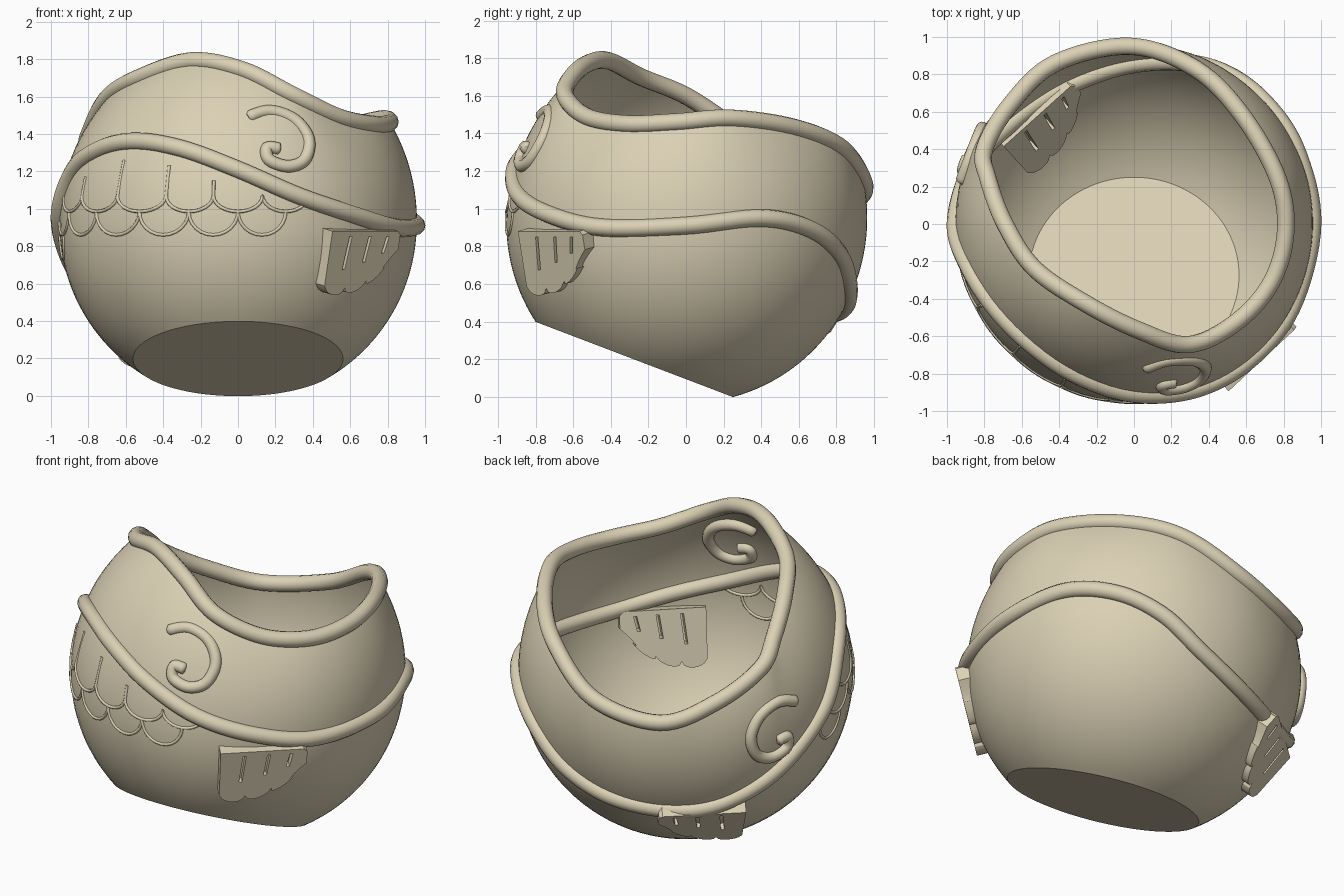
import bpy, bmesh, math
from math import sin, cos, radians, pi, sqrt, atan2, acos, hypot
from mathutils import Vector, Matrix

if "Cube" in bpy.data.objects:
    bpy.data.objects.remove(bpy.data.objects["Cube"])

R = 0.955                        # body radius
C = Vector((0, 0, 0.92))         # body centre
CUT = Vector((0, -0.356, -0.934))  # direction of the flat base
CUT_DIST = 0.772

clay = bpy.data.materials.new("warm_clay")
clay.use_nodes = True
clay.diffuse_color = (0.71, 0.635, 0.46, 1)
clay.node_tree.nodes["Principled BSDF"].inputs["Base Color"].default_value = clay.diffuse_color


def finish(obj, smooth=40):
    obj.data.materials.append(clay)
    bpy.ops.object.select_all(action='DESELECT')
    bpy.context.view_layer.objects.active = obj
    obj.select_set(True)
    if obj.type == 'CURVE':
        bpy.ops.object.convert(target='MESH')
    bpy.ops.object.shade_smooth_by_angle(angle=radians(smooth))
    return bpy.context.object


def spline(points, closed, steps):
    """Catmull-Rom samples through the points."""
    pts = [Vector(p) for p in points]
    n, out = len(pts), []

    def at(i):
        return pts[i % n] if closed else pts[max(0, min(n - 1, i))]
    for i in range(n if closed else n - 1):
        a, b, c, d = at(i - 1), at(i), at(i + 1), at(i + 2)
        for k in range(steps):
            t = k / steps
            out.append(0.5 * (2 * b + (c - a) * t + (2 * a - 5 * b + 4 * c - d) * t * t
                              + (3 * b - a - 3 * c + d) * t ** 3))
    return out if closed else out + [pts[-1]]


def new_curve(name, paths, closed, dims):
    data = bpy.data.curves.new(name, 'CURVE')
    data.dimensions = dims
    for path in paths:
        s = data.splines.new('POLY')
        s.points.add(len(path) - 1)
        for p, co in zip(s.points, path):
            p.co = (*co, 1)
        s.use_cyclic_u = closed
    obj = bpy.data.objects.new(name, data)
    bpy.context.collection.objects.link(obj)
    return obj


def tube(name, paths, radius, closed=False, res=4):
    obj = new_curve(name, paths, closed, '3D')
    obj.data.bevel_depth = radius
    obj.data.bevel_resolution = res
    obj.data.use_fill_caps = not closed
    if not closed and radius > 0.02:      # rounded ends
        for s in obj.data.splines:
            s.points[0].radius = s.points[-1].radius = 0.55
    return finish(obj, 60)


def on_body(az, z, r=R):
    """Point on the body at an azimuth in degrees and a height."""
    rho = sqrt(max(0, r * r - (z - C.z) ** 2))
    return Vector((rho * cos(radians(az)), rho * sin(radians(az)), z))


def frame(az, z):
    """Tangent frame: x to the viewer's right, y up, z outward."""
    out = (on_body(az, z) - C).normalized()
    side = Vector((-sin(radians(az)), cos(radians(az)), 0))
    return Matrix((side, out.cross(side), out)).transposed()


# Wavy rim
rim_points = [(.81, -.05, 1.46), (.77, .24, 1.48), (.58, .58, 1.43), (.33, .83, 1.32),
              (-.02, .95, 1.12), (-.42, .86, 1.04), (-.66, .64, 1.15), (-.8, .4, 1.31),
              (-.78, .24, 1.44), (-.69, 0, 1.6), (-.53, -.24, 1.7), (-.25, -.43, 1.79),
              (.03, -.57, 1.74), (.29, -.645, 1.61), (.54, -.53, 1.49), (.73, -.32, 1.45)]
rim = spline(rim_points, True, 8)
tube("rim_roll", [rim], 0.047, True)

# Round body wall from the flat base up to the rim
bm = bmesh.new()
columns, ROWS = [], 32
for p in rim:
    d = p - C
    az, top = atan2(d.y, d.x), atan2(d.z, hypot(d.x, d.y))
    a, b = CUT.y * sin(az), CUT.z
    low = atan2(b, a) + acos(CUT_DIST / R / hypot(a, b))
    if low > 0:
        low -= 2 * pi
    col = []
    for k in range(ROWS + 1):
        t = k / ROWS
        e = low + (top - low) * t
        r = R + (d.length - R) * max(0, 2 * t - 1) ** 2
        col.append(bm.verts.new(C + r * Vector((cos(e) * cos(az), cos(e) * sin(az), sin(e)))))
    columns.append(col)
for i, col in enumerate(columns):
    nxt = columns[(i + 1) % len(columns)]
    for k in range(ROWS):
        bm.faces.new((col[k], nxt[k], nxt[k + 1], col[k + 1]))
bm.faces.new([c[0] for c in reversed(columns)])
mesh = bpy.data.meshes.new("body")
bm.to_mesh(mesh)
bm.free()
body = bpy.data.objects.new("body", mesh)
bpy.context.collection.objects.link(body)
finish(body, 25)

# Wavy band around the body
band = [(0, .91), (25, .95), (44, .89), (60, .76), (75, .59), (95, .47), (120, .43),
        (140, .48), (160, .66), (180, .94), (195, 1.2), (212, 1.32), (230, 1.36),
        (250, 1.32), (270, 1.21), (290, 1.07), (310, .97), (332, .9)]
tube("band_roll", [spline([on_body(*p) for p in band], True, 8)], 0.047, True)

# Spiral eyes, mirrored
swirl = spline([(-.18, .15, 0), (-.05, .18, 0), (.08, .12, 0), (.14, 0, 0), (.1, -.12, 0),
                (0, -.16, 0), (-.1, -.12, 0), (-.1, -.05, 0), (-.03, -.06, 0)], False, 6)
for name, az, z, flip in (("left_eye", -73, 1.37, 1), ("right_eye", 156, 0.92, -1)):
    m = frame(az, z)
    path = [C + (m @ Vector((p.x * flip, p.y, R))).normalized() * (R + 0.005) for p in swirl]
    tube(name, [path], 0.034)

# Scalloped fins with three slits, mirrored
notches = [(.26, .07), (.18, -.03), (.06, -.1), (-.09, -.14), (-.24, -.13)]
outline = [(-.24, .17), (.24, .17), (.26, .15)]
for (ax, ay), (bx, by) in zip(notches, notches[1:]):
    for k in range(9):
        t = k / 8
        push = 0.045 * sqrt(sin(pi * t)) if 0 < t < 1 else 0
        length = hypot(bx - ax, by - ay)
        outline.append((ax + (bx - ax) * t - (by - ay) / length * -push * -1 * -1,
                        ay + (by - ay) * t + (bx - ax) / length * push))


def slit(x, top, bottom, lean=-0.02, w=0.009):
    return [(x - w, top), (x + w, top), (x + w + lean, bottom), (x - w + lean, bottom)]


slits = [slit(-.1, .14, -.04), slit(.04, .14, .0), slit(.17, .14, .05)]
for name, az, z, flip in (("left_fin", -47, 0.72, 1), ("right_fin", 132, 0.31, -1)):
    loops = [[(x * flip, y, 0) for x, y in loop] for loop in [outline] + slits]
    fin = new_curve(name, loops, True, '2D')
    fin.data.fill_mode = 'BOTH'
    fin.data.extrude = 0.06
    m = frame(az, z)
    fin.matrix_world = Matrix.Translation(C + m @ Vector((0, 0, 0.925))) @ m.to_4x4()
    finish(fin, 30)

# Two rows of fine scale ridges
edges = [190, 208, 227, 246, 262, 278, 293]
tops = [1.06, 1.17, 1.26, 1.23, 1.15, 1.06, 1.0]
mids = [(a + b) / 2 for a, b in zip(edges, edges[1:])]


def scallop(a, b, z, depth):
    return [on_body((a + b) / 2 - cos(pi * k / 12) * (b - a) / 2, z - depth * sin(pi * k / 12))
            for k in range(13)]


ridges = []
for i in range(len(edges) - 1):
    ridges.append([on_body(edges[i], tops[i])] + scallop(edges[i], edges[i + 1], 1.07, 0.085))
for a, b in zip([182] + mids, mids):
    ridges.append(scallop(a, b, 0.985, 0.125))
ridges.append(scallop(178, 192, 0.86, 0.13))
tube("scale_ridges", ridges, 0.009, res=2)
